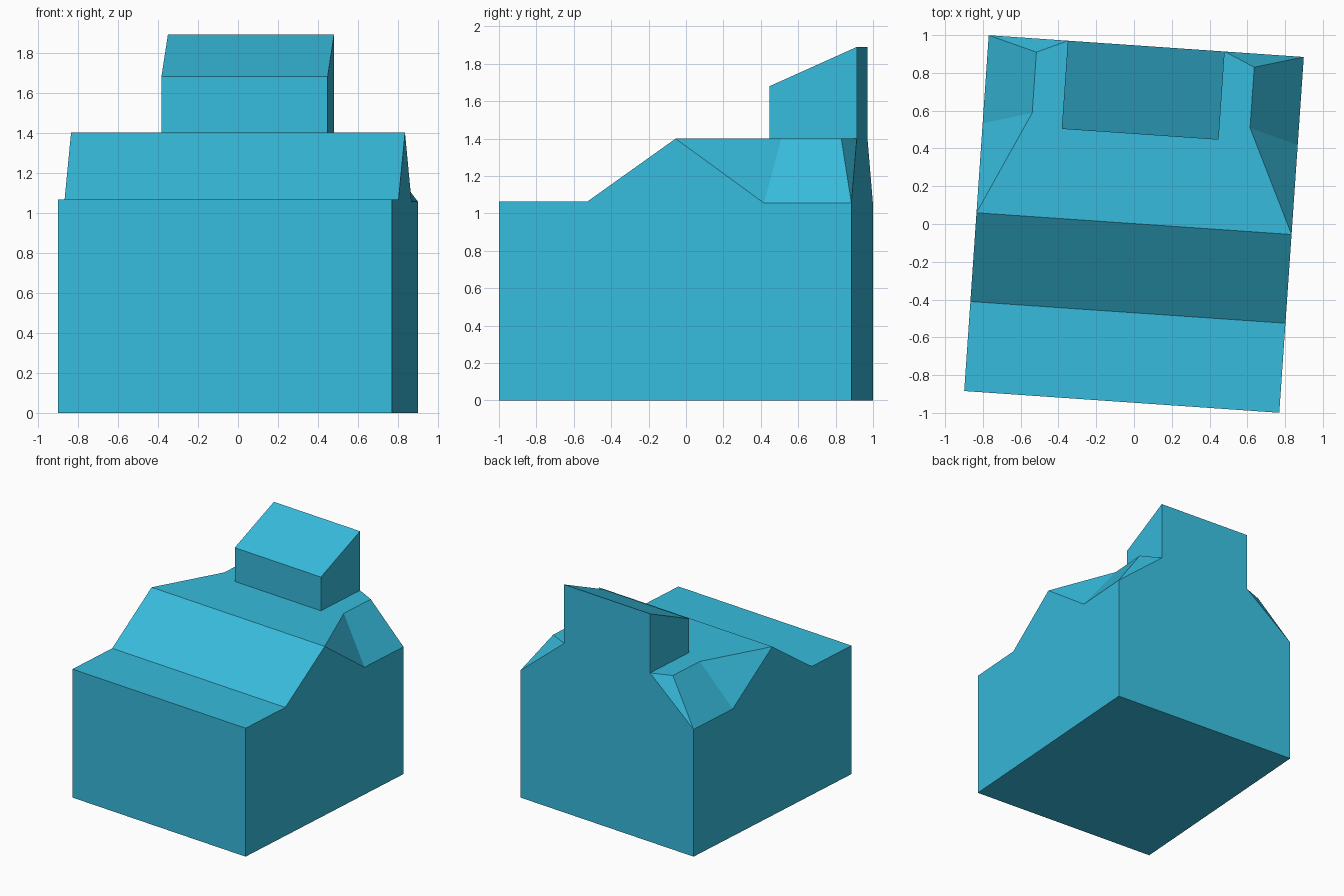
import bpy, bmesh

if "Cube" in bpy.data.objects:
    bpy.data.objects.remove(bpy.data.objects["Cube"])

TURN = -0.0688  # whole building is turned slightly on its plot

mat = bpy.data.materials.new("cyan")
mat.diffuse_color = (0.038, 0.50, 0.72, 1)
mat.use_nodes = True
mat.node_tree.nodes["Principled BSDF"].inputs["Base Color"].default_value = mat.diffuse_color


def build(name, pts, side, across):
    """Symmetric solid: pts are right-hand points, 'side' faces are mirrored,
    'across' chains are joined to their mirror image."""
    bm = bmesh.new()
    right = {k: bm.verts.new(p) for k, p in pts.items()}
    left = {k: bm.verts.new((-p[0], p[1], p[2])) for k, p in pts.items()}
    for f in side:
        bm.faces.new([right[k] for k in f])
        bm.faces.new([left[k] for k in reversed(f)])
    for f in across:
        bm.faces.new([right[k] for k in f] + [left[k] for k in reversed(f)])
    bmesh.ops.recalc_face_normals(bm, faces=bm.faces)
    me = bpy.data.meshes.new(name)
    bm.to_mesh(me)
    bm.free()
    me.materials.append(mat)
    ob = bpy.data.objects.new(name, me)
    ob.rotation_euler.z = TURN
    bpy.context.collection.objects.link(ob)
    return ob


W, D = 0.836, 0.944          # half width, half depth
EAVE, PORCH, TOP = 1.055, 1.065, 1.40
T = 0.416                    # half width of the rooftop room

# Walls with low front terrace, sloped front roof and hipped rear corners
build("house_body", {
    "a": (W, -D, 0), "b": (W, -D, PORCH), "c": (W, -0.469, PORCH),
    "d": (W, 0.002, TOP), "e": (W, 0.476, EAVE), "f": (W, D, EAVE),
    "g": (W, D, 0), "h": (0.578, 0.55, TOP), "i": (0.578, 0.872, TOP),
    "j": (T, D, TOP)},
    side=["abcdefg", "dhe", "ehif", "fij"],
    across=["ab", "bc", "cd", "dhij", "jfg", "ga"])

# Rooftop room with a single-pitch roof, flush with the back wall
build("rooftop_room", {
    "a": (T, 0.476, TOP), "b": (T, 0.476, 1.68),
    "c": (T, D, 1.89), "d": (T, D, TOP)},
    side=["abcd"], across=["ab", "bc", "cd"])
